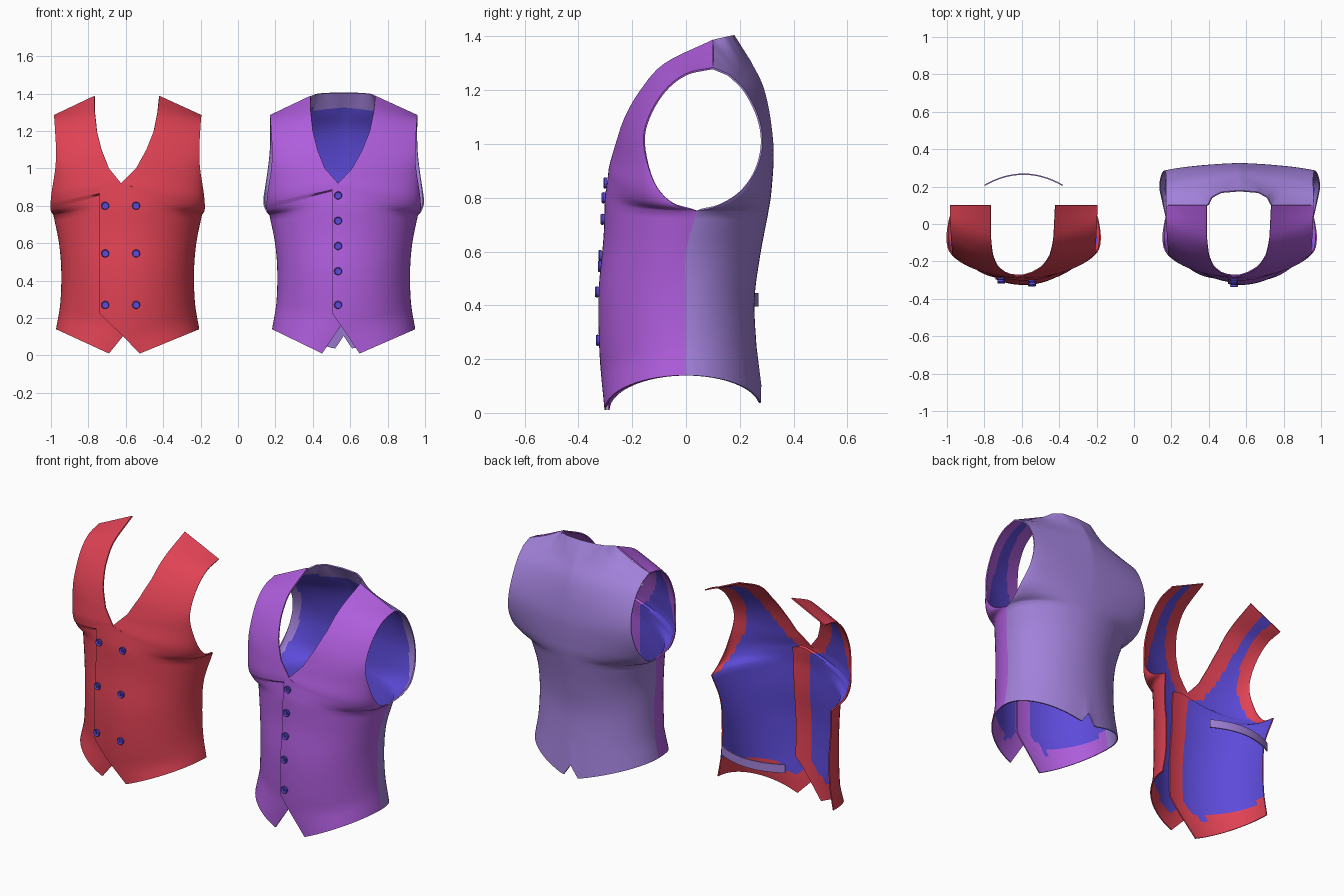
import bpy, bmesh, math
from mathutils import Vector

if "Cube" in bpy.data.objects:
    bpy.data.objects.remove(bpy.data.objects["Cube"])

STEPS, COLS, THICK = 5, 24, 0.007
ARM = 4 * STEPS          # row where the armhole starts


def material(name, rgb):
    m = bpy.data.materials.new(name)
    m.diffuse_color = (*rgb, 1)
    m.use_nodes = True
    m.node_tree.nodes["Principled BSDF"].inputs["Base Color"].default_value = m.diffuse_color
    return m


RED = material("red_cloth", (0.75, 0.055, 0.09))
PURPLE = material("purple_cloth", (0.43, 0.11, 0.72))
LAVENDER = material("lavender_cloth", (0.36, 0.22, 0.70))
BLUE = material("blue_lining", (0.11, 0.07, 0.70))

# front rows: inner z, inner y, outer x, y, z, squareness of the cross-section
FRONT = [(.01, -.303, .383, 0, .14, 1), (.225, -.322, .360, 0, .28, 1),
         (.45, -.325, .355, 0, .45, 1), (.65, -.307, .367, 0, .60, 1),
         (.80, -.302, .397, .04, .75, 1), (.885, -.29, .412, -.05, .78, 1),
         (.92, -.285, .408, -.12, .86, .92), (1.0, -.262, .387, -.158, 1.0, .75),
         (1.1, -.228, .383, -.14, 1.1, .65), (1.2, -.17, .388, -.08, 1.2, .6),
         (1.3, -.08, .392, 0, 1.262, .55), (1.388, .1, .395, .1, 1.285, .5)]
BACK = [(.02, .28, .383, 0, .14, 1), (.25, .262, .360, 0, .28, 1),
        (.42, .255, .355, 0, .45, 1), (.58, .275, .367, 0, .60, 1),
        (.74, .305, .397, .04, .75, 1), (.80, .315, .415, .12, .77, 1),
        (.85, .32, .430, .20, .82, .95), (.92, .325, .420, .26, .90, .85),
        (1.0, .325, .405, .285, 1.0, .75), (1.12, .31, .395, .27, 1.1, .65),
        (1.22, .285, .393, .22, 1.2, .6), (1.31, .24, .395, .16, 1.26, .55)]
BACK_TOP = [(0, .18, 1.405), (.1, .172, 1.404), (.15, .145, 1.398),
            (.172, .1, 1.388), (.28, .1, 1.328), (.395, .1, 1.285)]
NECK_R = [(1.0, .045), (1.1, .1), (1.2, .14), (1.3, .16), (1.388, .17)]
NECK_L = [(1.0, .1), (1.1, .14), (1.2, .165), (1.3, .176), (1.388, .178)]


def table(pairs, z):
    if z <= pairs[0][0]:
        return pairs[0][1]
    for (a, x), (b, y) in zip(pairs, pairs[1:]):
        if z <= b:
            return x + (y - x) * (z - a) / (b - a)
    return pairs[-1][1]


def spline(keys):
    k = [Vector(p) for p in keys]
    k = [2 * k[0] - k[1]] + k + [2 * k[-1] - k[-2]]
    out = []
    for i in range(1, len(k) - 2):
        a, b, c, d = k[i - 1:i + 3]
        for s in range(STEPS):
            t = s / STEPS
            out.append(b + .5 * t * (c - a + t * (2 * a - 5 * b + 4 * c - d + t * (3 * (b - c) + d - a))))
    return out + [k[-2]]


def dense(keys):
    return spline(keys[:5])[:-1] + spline(keys[4:])


def row(x0, key):
    """Conic from the centre or neck edge round to the side edge."""
    zi, yi, ox, oy, oz, k = key
    m, o = Vector((max(x0, 0), yi, zi)), Vector((ox, oy, oz))
    c = Vector((m.x + k * (o.x - m.x), yi + (1 - k) * (oy - yi), zi + k * (oz - zi)))
    u0 = min(x0, 0) / (1.414 * k * ox)
    pts = []
    for i in range(COLS + 1):
        u = u0 + (1 - u0) * i / COLS
        t = abs(u)
        w = (1 - t) ** 2, 1.414 * t * (1 - t), t * t
        p = (m * w[0] + c * w[1] + o * w[2]) / sum(w)
        pts.append(Vector((-p.x, p.y, zi)) if u < 0 else p)
    return pts


def sheet(name, grid, loc_x, outer, facing, flip):
    """Two-layer cloth panel; facing(r, left, right, hem, top) marks the inside border."""
    R, C = len(grid), len(grid[0])
    bm = bmesh.new()
    vs = [[bm.verts.new(p) for p in r] for r in grid]

    def face(a, b, c, d, mat, rev):
        f = bm.faces.new((d, c, b, a) if rev else (a, b, c, d))
        f.material_index, f.smooth = mat, True

    cells = [(r, c) for r in range(R - 1) for c in range(C - 1)]
    for r, c in cells:
        face(vs[r][c], vs[r][c + 1], vs[r + 1][c + 1], vs[r + 1][c], 0, flip)
    bm.normal_update()
    ins = [[bm.verts.new(v.co - v.normal * THICK) for v in r] for r in vs]
    for r, c in cells:
        g = grid[r]
        seg = [(g[i + 1] - g[i]).length for i in range(C - 1)]
        left, right = sum(seg[:c]) + seg[c] / 2, sum(seg[c + 1:]) + seg[c] / 2
        hem = (grid[r][c] - grid[0][c]).length
        top = (grid[-1][c] - grid[r + 1][c]).length
        mat = 0 if facing(r, left, right, hem, top) else 1
        face(ins[r][c], ins[r][c + 1], ins[r + 1][c + 1], ins[r + 1][c], mat, not flip)
    # close the cloth edges
    rim = [(0, c) for c in range(C)] + [(r, C - 1) for r in range(1, R)]
    rim += [(R - 1, c) for c in range(C - 2, -1, -1)] + [(r, 0) for r in range(R - 2, 0, -1)]
    for (a, b), (c, d) in zip(rim, rim[1:] + rim[:1]):
        face(vs[c][d], vs[a][b], ins[a][b], ins[c][d], 0, flip)
    me = bpy.data.meshes.new(name)
    bm.to_mesh(me)
    bm.free()
    me.set_sharp_from_angle(angle=math.radians(50))
    ob = bpy.data.objects.new(name, me)
    ob.location.x = loc_x
    me.materials.append(outer)
    me.materials.append(BLUE)
    bpy.context.collection.objects.link(ob)
    return ob


def front(name, edge, loc_x, mat, left):
    grid = []
    for key in dense(FRONT):
        k = list(key)
        if left and k[0] < .9:
            k[1] += .012            # under-lapping side sits behind
        pts = row(table(edge, k[0]), k)
        grid.append([Vector((-p.x, p.y, p.z)) for p in pts] if left else pts)
    border = lambda r, a, b, h, t: a < .1 or h < .085 or (r >= ARM and b < .075)
    sheet(name, grid, loc_x, mat, border, left)


def button(name, x, z, loc_x):
    prof = [(k[0], k[1]) for k in FRONT]
    y = table(prof, z) * math.sqrt(1 - (x / .37) ** 2) - .004
    bm = bmesh.new()
    # lathe profile: disc with raised rim
    rings = [[bm.verts.new((rad * math.cos(a * math.pi / 10), rad * math.sin(a * math.pi / 10), h))
              for a in range(20)] for rad, h in
             ((.019, -.004), (.021, .005), (.018, .010), (.014, .007), (.002, .006))]
    for p, q in zip(rings, rings[1:]):
        for i in range(20):
            bm.faces.new((p[i], p[(i + 1) % 20], q[(i + 1) % 20], q[i]))
    bm.faces.new(rings[-1])
    # cross of stitching
    for i in range(4):
        res = bmesh.ops.create_cube(bm, size=.006)
        a = math.pi / 4 + i * math.pi / 2
        bmesh.ops.translate(bm, vec=(.006 * math.cos(a), .006 * math.sin(a), .006), verts=res["verts"])
    me = bpy.data.meshes.new(name)
    bm.to_mesh(me)
    bm.free()
    me.materials.append(BLUE)
    ob = bpy.data.objects.new(name, me)
    ob.location = (loc_x + x, y, z)
    ob.rotation_euler.x = math.pi / 2
    bpy.context.collection.objects.link(ob)


# red double-breasted waistcoat front
RX = -.59
front("red_front_over", [(.01, .065), (.225, -.145), (.885, -.145), (.92, -.035)] + NECK_R, RX, RED, False)
front("red_front_under", [(.01, .10), (.225, -.075), (.885, -.075), (.92, .035)] + NECK_L, RX, RED, True)
for z in (.80, .545, .27):
    for x in (-.12, .045):
        button("red_vest_button", x, z, RX)

# back strap of the red waistcoat
strap = []
for z in (.395, .42, .445):
    strap.append([Vector((.21 * t / 8, .21 + .06 * (1 - (t / 8) ** 2), z)) for t in range(-8, 9)])
sheet("back_strap", strap, RX, LAVENDER, lambda *a: True, True)

# purple single-breasted waistcoat
PX = .565
front("purple_front_over", [(.01, .085), (.225, -.06), (.885, -.06), (.92, -.03)] + NECK_R, PX, PURPLE, False)
front("purple_front_under", [(.01, .115), (.225, -.03), (.885, -.03), (.92, .03)] + NECK_L, PX, PURPLE, True)
for z in (.855, .72, .585, .45, .27):
    button("purple_vest_button", -.03, z, PX)

# back panel with hem notch and shaped neckline
half = [row(0, k) for k in dense(BACK)]
top = []
for i in range(COLS + 1):
    s = i / COLS * 5
    j = min(int(s), 4)
    top.append(Vector(BACK_TOP[j]).lerp(Vector(BACK_TOP[j + 1]), s - j))
last = half[-1]
for s in range(1, STEPS + 1):
    half.append([p.lerp(q, s / STEPS) for p, q in zip(last, top)])
for r in range(STEPS):
    for p in half[r]:
        p.z += .085 * (1 - r / STEPS) * max(0, 1 - p.x / .048)
back = [[Vector((-p.x, p.y, p.z)) for p in r[:0:-1]] + r for r in half]
sheet("purple_vest_back", back, PX, LAVENDER,
      lambda r, a, b, h, t: h < .085 or t < .08 or (r >= ARM and min(a, b) < .05), True)
